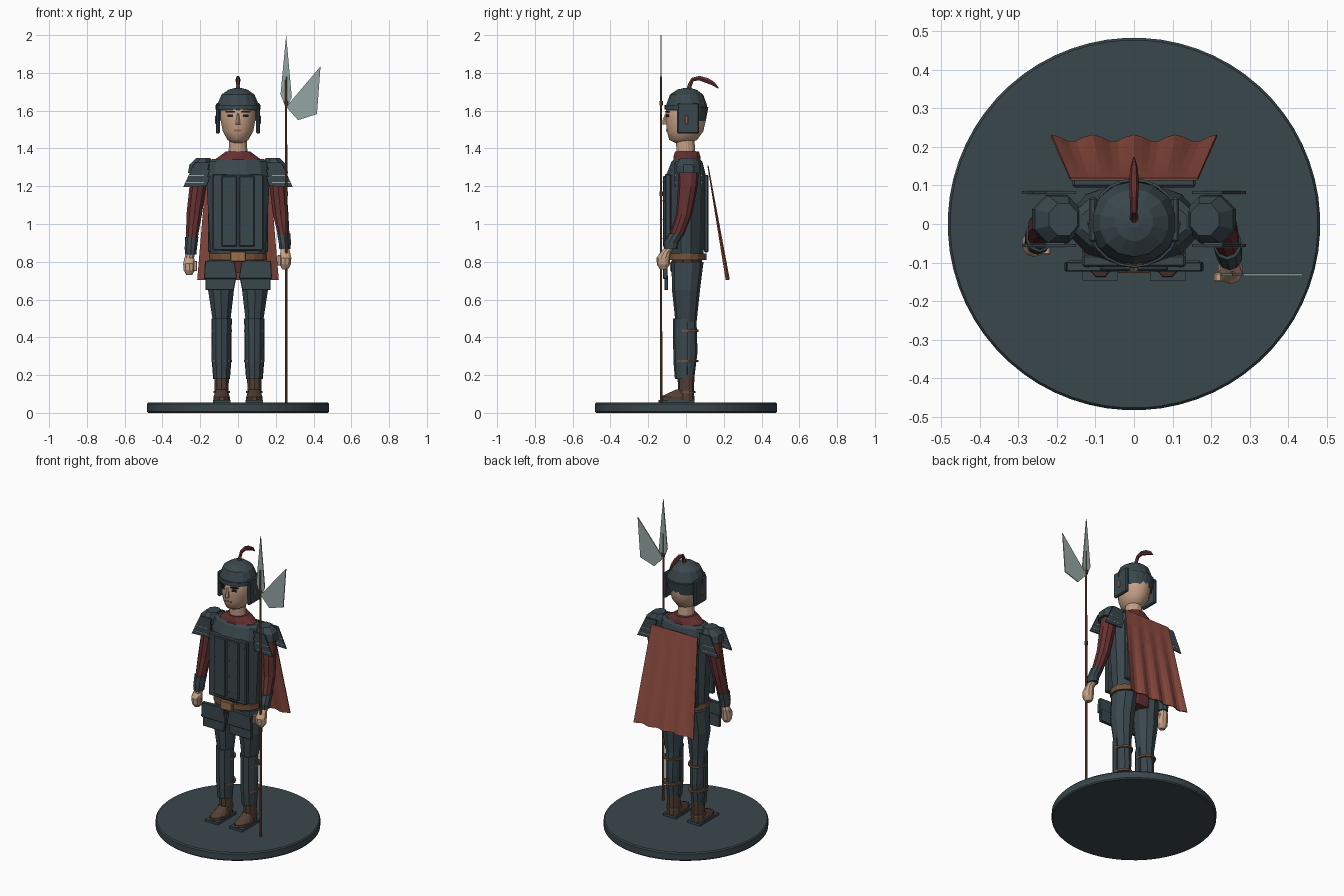
import bpy, bmesh, math
from mathutils import Vector, Matrix

if "Cube" in bpy.data.objects:
    bpy.data.objects.remove(bpy.data.objects["Cube"])


def material(name, r, g, b):
    m = bpy.data.materials.new(name)
    m.diffuse_color = (r, g, b, 1)
    m.use_nodes = True
    m.node_tree.nodes["Principled BSDF"].inputs["Base Color"].default_value = m.diffuse_color
    return m


STEEL = material("dark_steel", .042, .063, .074)
SKIN = material("skin", .56, .35, .24)
TUNIC = material("dark_red_cloth", .13, .03, .03)
CAPE = material("cape_red", .26, .07, .05)
LEATHER = material("boot_leather", .085, .05, .034)
WOOD = material("wood_brown", .17, .085, .043)
BLADE = material("pale_steel", .30, .38, .36)
BRASS = material("buckle_brass", .32, .16, .065)
DARK = material("eye_dark", .02, .013, .01)
LIP = material("lip", .30, .12, .09)


def finish(bm, name, mat, bevel=0, solid=0, smooth=False):
    bmesh.ops.recalc_face_normals(bm, faces=bm.faces[:])
    me = bpy.data.meshes.new(name)
    bm.to_mesh(me)
    bm.free()
    ob = bpy.data.objects.new(name, me)
    bpy.context.collection.objects.link(ob)
    me.materials.append(mat)
    if solid:
        mod = ob.modifiers.new("thickness", 'SOLIDIFY')
        mod.thickness, mod.offset = solid, 0
    if bevel:
        mod = ob.modifiers.new("bevel", 'BEVEL')
        mod.width, mod.segments = bevel, 1
    if smooth:
        for p in me.polygons:
            p.use_smooth = True
    return ob


def loft(name, rings, mat, n=10, arc=None, **kw):
    """Stack of elliptical rings (x, y, z, rx, ry); arc gives an open shell in degrees."""
    bm = bmesh.new()
    rows = []
    for x, y, z, rx, ry in rings:
        row = []
        for i in range(n + (1 if arc else 0)):
            if arc:
                a = math.radians(arc[0] + (arc[1] - arc[0]) * i / n)
            else:
                a = 2 * math.pi * (i + .5) / n
            row.append(bm.verts.new((x + rx * math.cos(a), y + ry * math.sin(a), z)))
        rows.append(row)
    for lo, hi in zip(rows, rows[1:]):
        for i in range(n):
            j = (i + 1) % len(lo)
            bm.faces.new((lo[i], lo[j], hi[j], hi[i]))
    if not arc:
        bm.faces.new(rows[0])
        bm.faces.new(rows[-1])
    return finish(bm, name, mat, **kw)


def box(name, x, y, z, mat, rot=(0, 0, 0), bevel=0):
    """Box from (min, max) pairs, turned about its own centre."""
    bm = bmesh.new()
    size = [p[1] - p[0] for p in (x, y, z)]
    mid = Vector([(p[0] + p[1]) / 2 for p in (x, y, z)])
    turn = Matrix.Rotation(rot[0], 4, 'X') @ Matrix.Rotation(rot[1], 4, 'Y') @ Matrix.Rotation(rot[2], 4, 'Z')
    bmesh.ops.create_cube(bm, size=1, matrix=Matrix.Translation(mid) @ turn @ Matrix.Diagonal((*size, 1)))
    return finish(bm, name, mat, bevel)


def plate(name, pts, y, mat, bevel=0):
    """Flat outline in x-z, extruded over the pair y."""
    bm = bmesh.new()
    a = [bm.verts.new((p[0], y[0], p[1])) for p in pts]
    b = [bm.verts.new((p[0], y[1], p[1])) for p in pts]
    bm.faces.new(a)
    bm.faces.new(b)
    for i in range(len(pts)):
        j = (i + 1) % len(pts)
        bm.faces.new((a[i], a[j], b[j], b[i]))
    return finish(bm, name, mat, bevel)


def span(s, a, b):
    return (min(s * a, s * b), max(s * a, s * b))


# Round stand
loft("stand", [(0, 0, 0, .477, .477), (0, 0, .007, .483, .483), (0, 0, .046, .483, .483),
               (0, 0, .054, .477, .477)], STEEL, 64)

# Torso, hips and collar
loft("hips", [(0, .01, .74, .13, .07), (0, .005, .84, .145, .088)], TUNIC, 12)
loft("cuirass", [(0, 0, .82, .15, .095), (0, 0, 1.0, .16, .105), (0, 0, 1.26, .175, .108),
                 (0, .005, 1.33, .165, .085), (0, .005, 1.345, .14, .07)], STEEL, 12)
loft("collar", [(0, .005, 1.335, .135, .075), (0, .005, 1.36, .10, .073), (0, .005, 1.385, .065, .065)], TUNIC, 12)
loft("neck", [(0, .0, 1.37, .052, .052), (0, -.005, 1.46, .048, .05)], SKIN, 12)
box("breastplate", (-.135, .135), (-.112, -.08), (.86, 1.265), STEEL, bevel=.006)
box("back_plate", (-.16, .16), (.095, .12), (.85, 1.26), STEEL, bevel=.006)
for s, side in ((-1, "right"), (1, "left")):
    box("chest_panel_" + side, span(s, .006, .088), (-.122, -.105), (.88, 1.255), STEEL, bevel=.005)
    for i in range(4):
        for k, x in enumerate((.02, .075, .12)):
            y = -.1235 if k < 2 else -.1135
            z = .92 + .1 * i
            box("rivet_" + side, span(s, x - .003, x + .003), (y, y + .006), (z, z + .006), LEATHER)

# Belt, buckle and front skirt plates
loft("belt", [(0, 0, .81, .157, .112), (0, 0, .845, .157, .112)], WOOD, 16)
box("buckle", (-.042, .042), (-.127, -.1), (.80, .855), BRASS, bevel=.004)
for s, side in ((-1, "right"), (1, "left")):
    plate("skirt_upper_" + side, [(s * .02, .81), (s * .175, .805), (s * .18, .71), (s * .004, .71)],
          (-.123, -.098), STEEL, .003)
    plate("skirt_lower_" + side, [(s * .006, .73), (s * .173, .73), (s * .172, .65), (s * .022, .65)],
          (-.115, -.095), STEEL, .003)

# Legs, greaves and boots
for s, side in ((-1, "right"), (1, "left")):
    c = s * .087
    loft("trouser_" + side, [(c, 0, .17, .037, .042), (c, .005, .32, .042, .056), (c, 0, .48, .048, .056),
                             (s * .09, 0, .65, .072, .074), (s * .08, .008, .80, .077, .085)], STEEL, 10)
    loft("greave_" + side, [(c, -.003, .18, .041, .052), (c, -.003, .28, .049, .06), (c, -.003, .50, .051, .062)],
         STEEL, 6, arc=(-190, 10), solid=.008)
    for z in (.275, .435):
        loft("greave_strap_" + side, [(c, .002, z - .006, .056, .066), (c, .002, z + .006, .056, .066)], WOOD, 12)
    loft("boot_shaft_" + side, [(c, 0, .065, .042, .045), (c, 0, .12, .039, .042), (c, 0, .20, .041, .045)],
         LEATHER, 10)
    loft("boot_foot_" + side, [(c, -.055, .066, .045, .086), (c, -.055, .085, .045, .084),
                               (c, -.035, .105, .036, .06), (c, -.015, .125, .028, .035)], LEATHER, 12)
    loft("boot_strap_" + side, [(c, 0, .105, .046, .05), (c, 0, .115, .046, .05)], WOOD, 10)
    box("boot_sole_" + side, (c - .046, c + .046), (-.146, .045), (.052, .069), STEEL)

# Arms: sleeve, cuff and hand follow a bent path on each side
ARMS = {
    "right": (-1, (.232, -.005, 1.05), (.245, -.03, .92), (.25, -.04, .85), (.258, -.05, .78)),
    "left": (1, (.226, -.01, 1.05), (.242, -.05, .94), (.248, -.08, .88), (.25, -.12, .81)),
}
for side, (s, elbow, wrist, cuff, hand) in ARMS.items():
    def ring(p, rx, ry, dz=0, dy=0):
        return (s * p[0], p[1] + dy, p[2] + dz, rx, ry)
    loft("sleeve_" + side, [ring(wrist, .032, .038), ring(elbow, .043, .042), ring((.212, .01, 1.2), .047, .052),
                            ring((.195, .012, 1.31), .05, .057), ring((.18, .012, 1.338), .03, .04)], TUNIC, 10)
    loft("cuff_" + side, [ring(cuff, .031, .037, -.012), ring(cuff, .034, .04, .02), ring(wrist, .037, .043, .01)],
         STEEL, 10)
    loft("hand_" + side, [ring(hand, .016, .018, -.05), ring(hand, .031, .034, -.025), ring(hand, .034, .036, .01),
                          ring(hand, .027, .028, .04, .012), ring(cuff, .024, .028, 0)], SKIN, 10)
    x = s * (hand[0] - .032)
    box("thumb_" + side, (x - .01, x + .01), (hand[1] - .03, hand[1] - .006), (hand[2] - .03, hand[2] + .025), SKIN,
        bevel=.004)
    # Shoulder cap with layered plates in front and behind
    loft("shoulder_cap_" + side, [(s * .202, .012, 1.27, .068, .068), (s * .196, .012, 1.315, .066, .066),
                                  (s * .183, .012, 1.35, .04, .045)], STEEL, 8)
    for y in (-.056, .082):
        for i in range(3):
            zt, out = 1.325 - i * .037, .25 + .017 * i
            plate("shoulder_lame_" + side, [(s * .15, zt), (s * (out - .02), zt), (s * (out + .006), zt - .055),
                                            (s * .165, zt - .05)], (y - .004, y + .004), STEEL)
            if i:
                z = zt - .03
                box("lame_trim_" + side, span(s, .18, out - .005), (y - .0055, y + .0055), (z - .003, z + .001), BLADE)

# Head and face
loft("head", [(0, -.02, 1.43, .03, .04), (0, -.015, 1.445, .056, .075), (0, -.005, 1.49, .082, .098),
              (0, 0, 1.55, .094, .108), (0, 0, 1.62, .095, .105), (0, 0, 1.67, .06, .07)], SKIN, 16, smooth=True)
loft("nose", [(0, -.105, 1.528, .014, .024), (0, -.105, 1.54, .012, .024), (0, -.1, 1.585, .006, .01)], SKIN, 6)
box("mouth", (-.022, .022), (-.105, -.097), (1.491, 1.499), LIP)
for s, side in ((-1, "right"), (1, "left")):
    turn = (0, 0, s * .3)
    box("eye_" + side, span(s, .025, .055), (-.102, -.094), (1.567, 1.58), DARK, turn)
    box("brow_" + side, span(s, .018, .066), (-.104, -.094), (1.589, 1.597), DARK, turn)

# Helmet: bowl, brow band, neck guard, cheek guards and plume
loft("helmet_bowl", [(0, .003, 1.602, .112, .109), (0, .003, 1.63, .113, .108), (0, .003, 1.685, .09, .088),
                     (0, .005, 1.712, .05, .05), (0, .005, 1.72, .015, .015)], STEEL, 14)
loft("brow_band", [(0, .003, 1.605, .116, .114), (0, .003, 1.63, .117, .113)], STEEL, 10, arc=(-180, 0), solid=.006)
loft("neck_guard", [(0, .003, 1.545, .1, .098), (0, .003, 1.62, .114, .112)], STEEL, 8, arc=(25, 155), solid=.007)
for s, side in ((-1, "right"), (1, "left")):
    box("cheek_guard_" + side, span(s, .096, .117), (-.047, .07), (1.478, 1.64), STEEL, bevel=.006)
    box("ear_boss_" + side, span(s, .112, .121), (-.006, .01), (1.53, 1.575), BRASS, bevel=.003)
loft("plume_socket", [(0, .015, 1.712, .012, .014), (0, .022, 1.745, .009, .011)], WOOD, 8)
PLUME = [(.02, 1.735, .012), (.035, 1.765, .012), (.07, 1.772, .014), (.11, 1.76, .016), (.145, 1.743, .012),
         (.172, 1.718, .003)]
bm = bmesh.new()
rows = []
for i, (y, z, h) in enumerate(PLUME):
    p, q = PLUME[max(i - 1, 0)], PLUME[min(i + 1, len(PLUME) - 1)]
    d = Vector((0, q[0] - p[0], q[1] - p[1])).normalized()
    up = Vector((0, -d.z, d.y))
    rows.append([bm.verts.new(Vector((0, y, z)) + up * h * math.sin(a) + Vector((.8 * h * math.cos(a), 0, 0)))
                 for a in [k * math.pi / 3 for k in range(6)]])
for lo, hi in zip(rows, rows[1:]):
    for k in range(6):
        bm.faces.new((lo[k], lo[(k + 1) % 6], hi[(k + 1) % 6], hi[k]))
bm.faces.new(rows[0])
bm.faces.new(rows[-1])
finish(bm, "plume", TUNIC)

# Pleated cape, flaring towards the hem
bm = bmesh.new()
COLS, ROWS = 20, 6
grid = []
for r in range(ROWS + 1):
    t = r / ROWS
    grid.append([bm.verts.new(((.165 + .05 * t) * (2 * c / COLS - 1),
                               .116 + .104 * t + .009 * t * math.cos(c * math.pi * 8 / COLS),
                               1.31 - .605 * t)) for c in range(COLS + 1)])
for r in range(ROWS):
    for c in range(COLS):
        bm.faces.new((grid[r][c], grid[r][c + 1], grid[r + 1][c + 1], grid[r + 1][c]))
finish(bm, "cape", CAPE, solid=.006)

# Halberd: shaft, rings, spear point and axe blade
PX, PY = .255, -.132
loft("halberd_shaft", [(PX, PY, .054, .007, .007), (PX, PY, 1.78, .006, .006)], WOOD, 8)
for z in (1.16, 1.64):
    loft("shaft_ring", [(PX, PY, z - .012, .01, .01), (PX, PY, z + .012, .01, .01)], WOOD, 8)
plate("spear_point", [(PX, 2.0), (PX + .03, 1.67), (PX, 1.61), (PX - .03, 1.685)], (PY - .003, PY + .003), BLADE)
plate("axe_blade", [(PX, 1.62), (.437, 1.835), (.418, 1.582), (.318, 1.55)], (PY - .003, PY + .003), BLADE)
